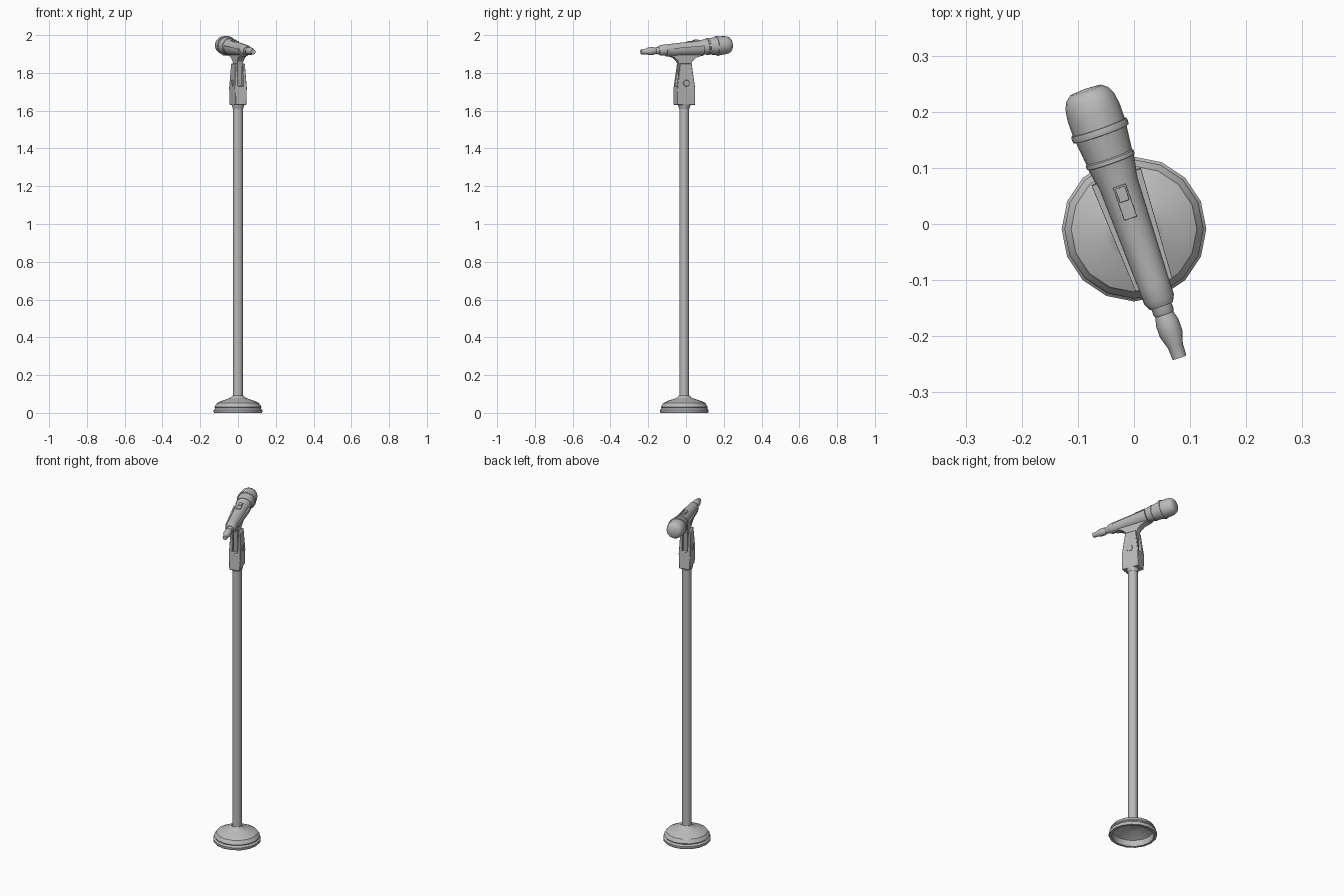
import bpy, bmesh, math
from mathutils import Matrix, Vector

cube = bpy.data.objects.get("Cube")
if cube:
    bpy.data.objects.remove(cube, do_unlink=True)

grey = bpy.data.materials.new("mid grey")
grey.use_nodes = True
grey.diffuse_color = (0.5, 0.5, 0.5, 1)
grey.node_tree.nodes["Principled BSDF"].inputs["Base Color"].default_value = (0.5, 0.5, 0.5, 1)


def finish(name, bm, matrix, bevel=0.0):
    bmesh.ops.recalc_face_normals(bm, faces=bm.faces)
    mesh = bpy.data.meshes.new(name)
    bm.to_mesh(mesh)
    bm.free()
    mesh.transform(matrix)
    mesh.materials.append(grey)
    obj = bpy.data.objects.new(name, mesh)
    bpy.context.collection.objects.link(obj)
    if bevel:
        mod = obj.modifiers.new("soft edges", "BEVEL")
        mod.width = bevel
        mod.segments = 2
    bpy.ops.object.select_all(action="DESELECT")
    obj.select_set(True)
    bpy.context.view_layer.objects.active = obj
    bpy.ops.object.shade_smooth_by_angle(angle=math.radians(35))
    return obj


def lathe(name, profile, matrix, segments):
    """Turn (radius, height) points around local z."""
    bm = bmesh.new()
    verts = [bm.verts.new((r, 0, h)) for r, h in profile]
    edges = [bm.edges.new(pair) for pair in zip(verts, verts[1:])]
    bmesh.ops.spin(bm, geom=verts + edges, cent=(0, 0, 0), axis=(0, 0, 1),
                   angle=math.tau, steps=segments, use_merge=True)
    bmesh.ops.remove_doubles(bm, verts=bm.verts, dist=0.0002)
    return finish(name, bm, matrix)


def prism(name, outline, half, place, matrix, bevel):
    """Extrude an outline both ways; place(a, b, d) gives the local point."""
    bm = bmesh.new()
    ends = [[bm.verts.new(place(a, b, d)) for a, b in outline] for d in (-half, half)]
    for ring in ends:
        bm.faces.new(ring)
    for i in range(len(outline)):
        j = (i + 1) % len(outline)
        bm.faces.new((ends[0][i], ends[0][j], ends[1][j], ends[1][i]))
    return finish(name, bm, matrix, bevel)


def block(name, size, centre, matrix, bevel):
    bm = bmesh.new()
    bmesh.ops.create_cube(bm, size=1, matrix=Matrix.Translation(centre) @ Matrix.Diagonal((*size, 1)))
    return finish(name, bm, matrix, bevel)


# Stand frame, and a frame turned to follow the microphone
stand = Matrix.Translation((0, -0.009, 0))
turned = stand @ Matrix.Rotation(math.radians(19.3), 4, "Z")

# Hollow domed base
lathe("base", [(0.108, 0.034), (0.112, 0), (0.126, 0), (0.129, 0.005), (0.129, 0.016), (0.123, 0.021),
               (0.121, 0.026), (0.124, 0.031), (0.122, 0.037), (0.117, 0.042), (0.112, 0.052),
               (0.09, 0.063), (0.055, 0.074), (0.035, 0.083), (0.029, 0.093), (0, 0.093),
               (0, 0.07), (0.06, 0.058), (0.108, 0.034)], stand, 16)

# Pole and collar
lathe("pole", [(0, 0.08), (0.026, 0.08), (0.026, 1.62), (0, 1.62)], stand, 16)
lathe("collar", [(0, 1.61), (0.027, 1.61), (0.034, 1.632), (0, 1.632)], stand, 16)

# Forked holder, narrowing towards the top
half_fork = [(0.03, 1.63), (0.033, 1.72), (0.028, 1.85), (0.016, 1.85), (0.016, 1.73)]
fork = half_fork + [(-x, z) for x, z in reversed(half_fork)]


def fork_place(x, z, d):
    return (x, d * (1 - 0.36 * max(0, z - 1.72) / 0.13), z)


prism("forked_holder", fork, 0.05, fork_place, turned, 0.003)

# Swivel stem flaring out under the cradle
half_stem = [(0.02, 1.71), (0.03, 1.74), (0.03, 1.83), (0.04, 1.862), (0.06, 1.88), (0.1, 1.893), (0.1, 1.902)]
stem = half_stem + [(-y, z) for y, z in reversed(half_stem)]
prism("swivel_stem", stem, 0.0135, lambda y, z, d: (d * (1 + max(0, z - 1.83) * 9), y, z), turned, 0.002)

# Pivot bolt through the fork
bolt = turned @ Matrix.Translation((0, 0, 1.745)) @ Matrix.Rotation(math.pi / 2, 4, "Y")
lathe("pivot_bolt", [(0, -0.035), (0.016, -0.035), (0.018, -0.032), (0.018, 0.032),
                     (0.016, 0.035), (0, 0.035)], bolt, 12)

# Microphone frame: local z runs from cable end to head, local y is up
tail = Vector((0.081, -0.238, 1.911))
along = Vector((-0.167, 0.477, 0.038)).normalized()
side = Vector((0, 0, 1)).cross(along).normalized()
up = along.cross(side)
mic = Matrix.Translation(tail) @ Matrix((side, up, along)).transposed().to_4x4()

lathe("cable_plug", [(0, 0), (0.013, 0), (0.014, 0.022), (0.021, 0.045), (0.021, 0.066),
                     (0.017, 0.082), (0.019, 0.086), (0.019, 0.106), (0, 0.106)], mic, 16)
lathe("handle", [(0, 0.098), (0.022, 0.098), (0.028, 0.11), (0.029, 0.14), (0.036, 0.33), (0.043, 0.37),
                 (0.045, 0.371), (0.045, 0.378), (0.043, 0.38), (0.048, 0.425), (0, 0.425)], mic, 20)
lathe("head_ring", [(0.04, 0.422), (0.052, 0.424), (0.053, 0.43), (0.052, 0.436), (0.04, 0.438)], mic, 20)
lathe("head_grille", [(0, 0.43), (0.049, 0.432), (0.049, 0.465), (0.046, 0.485), (0.04, 0.498),
                      (0.03, 0.506), (0, 0.509)], mic, 20)

# Tapered half-pipe cradle around the lower side of the handle
bm = bmesh.new()
steps = 12
rows = []
for i in range(steps + 1):
    angle = math.radians(-190 + 200 * i / steps)
    rows.append([bm.verts.new((r * math.cos(angle), r * math.sin(angle), s))
                 for r, s in ((0.028, 0.138), (0.035, 0.138), (0.047, 0.342), (0.036, 0.342))])
for a, b in zip(rows, rows[1:]):
    for k in range(4):
        bm.faces.new((a[k], a[(k + 1) % 4], b[(k + 1) % 4], b[k]))
bm.faces.new(rows[0])
bm.faces.new(rows[-1])
finish("cradle", bm, mic)

# Switch plate and slider on top of the handle
tilt = mic @ Matrix.Translation((0, 0.0345, 0.297)) @ Matrix.Rotation(math.radians(-2), 4, "X")
block("switch_plate", (0.024, 0.006, 0.062), (0, 0, 0), tilt, 0.001)
block("switch_slider", (0.018, 0.008, 0.026), (0, 0.003, 0.015), tilt, 0.0015)
